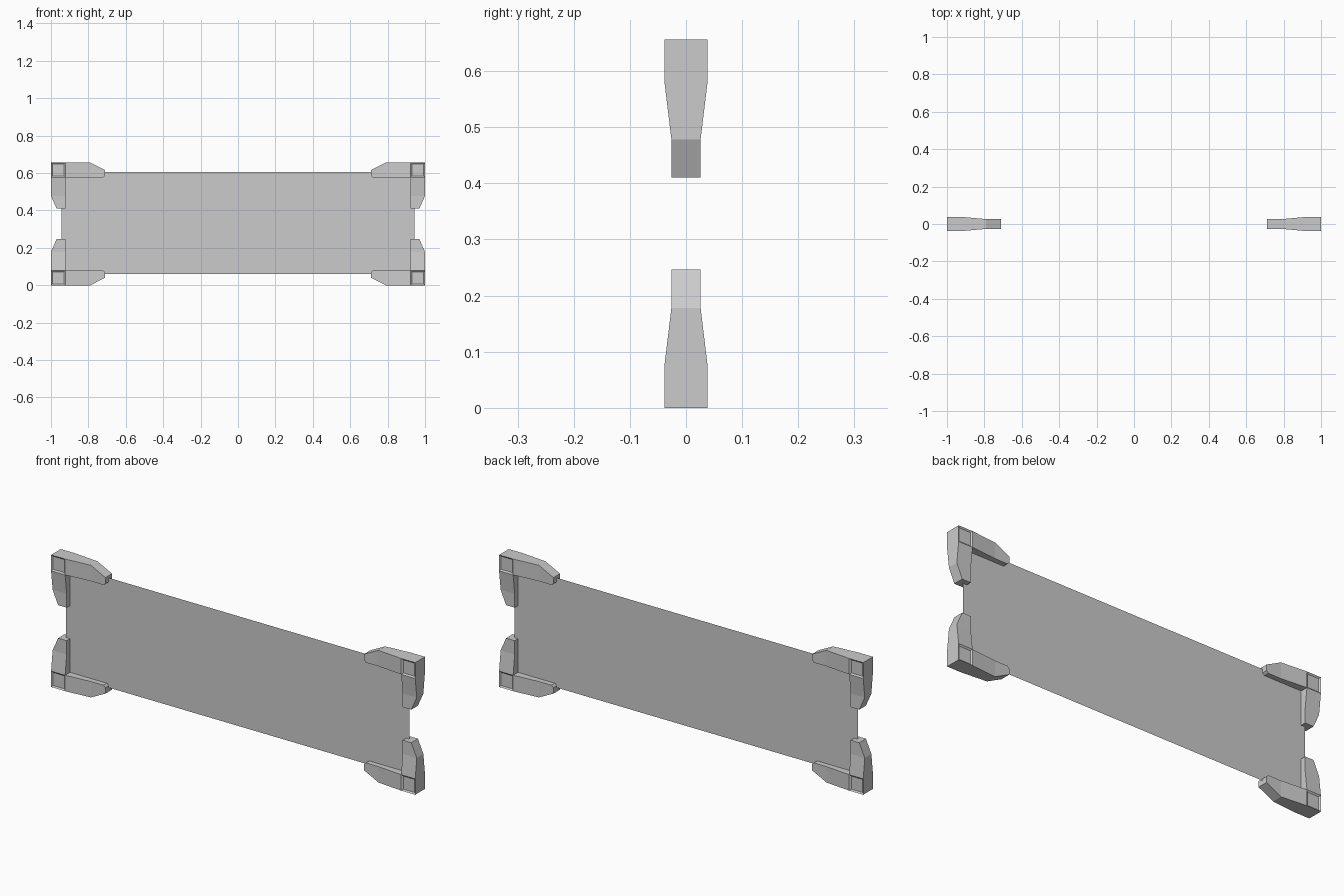
import bpy, bmesh

if "Cube" in bpy.data.objects:
    bpy.data.objects.remove(bpy.data.objects["Cube"])

HEIGHT = 0.656
MID = HEIGHT / 2


def add_object(name, bm, z):
    mesh = bpy.data.meshes.new(name)
    bm.to_mesh(mesh)
    bm.free()
    obj = bpy.data.objects.new(name, mesh)
    obj.location.z = z
    bpy.context.collection.objects.link(obj)
    return obj


# Thin flat panel
bm = bmesh.new()
bm.faces.new([bm.verts.new((x, 0, z)) for x, z in
              ((-0.945, 0.06), (0.943, 0.06), (0.943, 0.605), (-0.945, 0.605))])
add_object("panel", bm, 0)

# Corner bracket: L outline as (x, z, half thickness), measured from the outer corner
W, N = 0.038, 0.026
outline = [(0, 0, W), (0.077, 0, W), (0.21, 0, N), (0.29, 0.04, N), (0.29, 0.07, N),
           (0.28, 0.079, N), (0.21, 0.079, N), (0.077, 0.079, W), (0.077, 0.178, N),
           (0.077, 0.246, N), (0.03, 0.246, N), (0, 0.178, N), (0, 0.079, W)]
patches = [(0, 1, 7, 12), (1, 2, 6, 7), (2, 3, 4, 5, 6), (12, 7, 8, 11), (11, 8, 9, 10)]

bm = bmesh.new()
front, back = ([bm.verts.new((x - 1, s * t, z - MID)) for x, z, t in outline] for s in (-1, 1))
corner_faces = []
for side in (front, back):
    faces = [bm.faces.new([side[i] for i in p]) for p in patches]
    corner_faces.append(faces[0])
for i in range(len(outline)):
    j = (i + 1) % len(outline)
    bm.faces.new((front[i], front[j], back[j], back[i]))
bmesh.ops.recalc_face_normals(bm, faces=bm.faces)

# Shallow square recess on both faces of the corner
bmesh.ops.inset_individual(bm, faces=corner_faces, thickness=0.01, depth=-0.006)

# Repeat the bracket at all four corners
brackets = add_object("corner_brackets", bm, MID)
mirror = brackets.modifiers.new("four_corners", 'MIRROR')
mirror.use_axis = (True, False, True)
mirror.use_mirror_merge = False
